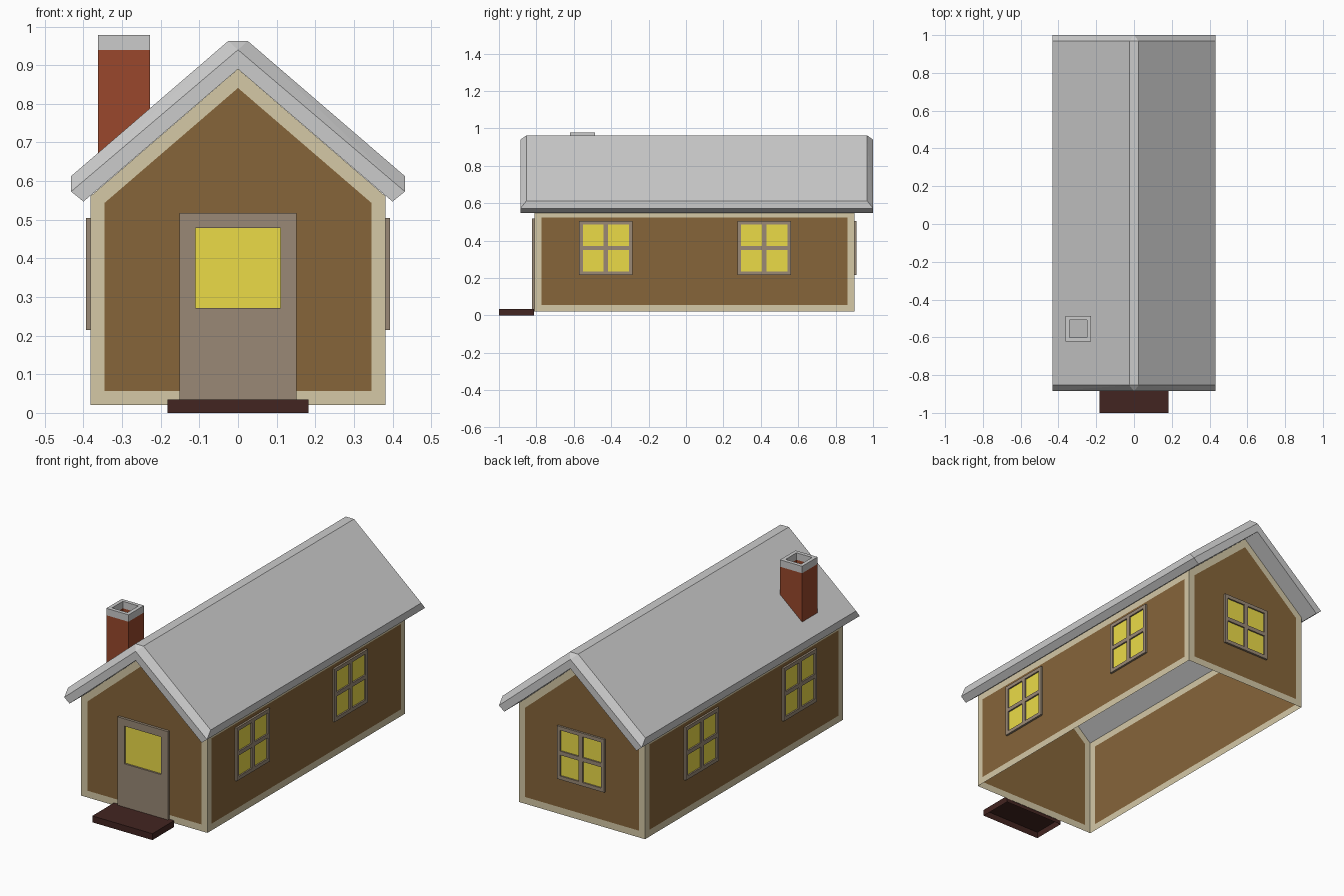
import bpy, bmesh
from math import radians
from mathutils import Matrix

if "Cube" in bpy.data.objects:
    bpy.data.objects.remove(bpy.data.objects["Cube"])


def material(name, r, g, b):
    m = bpy.data.materials.new(name)
    m.diffuse_color = (r, g, b, 1)
    m.use_nodes = True
    m.node_tree.nodes["Principled BSDF"].inputs["Base Color"].default_value = m.diffuse_color
    return m


WALL = material("wall_brown", .24, .13, .042)
TRIM = material("trim_cream", .66, .58, .38)
GLASS = material("glass_yellow", .83, .71, .064)
FRAME = material("frame_taupe", .32, .25, .18)
BRICK = material("brick_red", .32, .064, .025)
STEP = material("step_dark", .055, .018, .015)
GREY = material("cap_grey", .6, .6, .6)


def finish(name, bm, mats=(), matrix=None):
    me = bpy.data.meshes.new(name)
    bm.to_mesh(me)
    bm.free()
    for m in mats:
        me.materials.append(m)
    ob = bpy.data.objects.new(name, me)
    bpy.context.collection.objects.link(ob)
    if matrix:
        ob.matrix_world = matrix
    return ob


FRONT, BACK, HALF = -.81, .90, .382

# Walls: two gables and two sides, each with an inset cream border
bm = bmesh.new()
profile = [(-HALF, .02), (HALF, .02), (HALF, .561), (0, .89), (-HALF, .561)]
front = [bm.verts.new((x, FRONT, z)) for x, z in profile]
back = [bm.verts.new((x, BACK, z)) for x, z in profile]
panels = [bm.faces.new(front), bm.faces.new(back[::-1]),
          bm.faces.new((front[1], back[1], back[2], front[2])),
          bm.faces.new((back[0], front[0], front[4], back[4]))]
bm.normal_update()
ring = bmesh.ops.inset_individual(bm, faces=panels, thickness=.037,
                                  use_even_offset=True)["faces"]
for f in ring:
    f.material_index = 1
for f in panels:
    f.material_index = 0
finish("walls", bm, (WALL, TRIM))

# Roof: one bevelled half slab, mirrored
RF, RB, BEV = -.885, 1.0, .032
bm = bmesh.new()
for y, inner in ((RF, RF + BEV), (RB, RB - BEV)):
    for x, z in ((0, .89), (.40, .547), (.432, .573), (0, .94)):
        bm.verts.new((x, y, z))
    for x, z in ((.432, .613), (.025, .963), (0, .963)):
        bm.verts.new((x, inner, z))
bmesh.ops.convex_hull(bm, input=bm.verts[:])
bmesh.ops.delete(bm, geom=[f for f in bm.faces if all(abs(v.co.x) < 1e-5 for v in f.verts)],
                 context='FACES')
bmesh.ops.dissolve_limit(bm, angle_limit=radians(1), verts=bm.verts[:], edges=bm.edges[:])
bmesh.ops.recalc_face_normals(bm, faces=bm.faces[:])
roof = finish("roof", bm)
roof.modifiers.new("mirror", 'MIRROR')


def glazed_panel(name, us, vs, panes, depth, recess, loc, turn):
    """Raised panel on a wall; grid cells listed in panes become sunken glass."""
    bm = bmesh.new()
    grid = [[bm.verts.new((u, -depth, v)) for u in us] for v in vs]
    glass = []
    for j in range(len(vs) - 1):
        for i in range(len(us) - 1):
            f = bm.faces.new((grid[j][i], grid[j][i + 1], grid[j + 1][i + 1], grid[j + 1][i]))
            if (i, j) in panes:
                glass.append(f)
    bm.normal_update()
    rim = [e for e in bm.edges if e.is_boundary]
    bmesh.ops.inset_individual(bm, faces=glass, thickness=0, depth=-recess)
    for f in glass:
        f.material_index = 1
    ext = bmesh.ops.extrude_edge_only(bm, edges=rim)["geom"]
    for v in ext:
        if isinstance(v, bmesh.types.BMVert):
            v.co.y = 0
    bmesh.ops.recalc_face_normals(bm, faces=bm.faces[:])
    finish(name, bm, (FRAME, GLASS),
           Matrix.Translation(loc) @ Matrix.Rotation(radians(turn), 4, 'Z'))


# Windows: two per side, one at the back
wu = (-.143, -.124, -.012, .012, .124, .143)
wv = (-.145, -.125, -.011, .011, .125, .145)
four = [(1, 1), (3, 1), (1, 3), (3, 3)]
for side, sx, turn in (("right", 1, 90), ("left", -1, -90)):
    for place, y in (("front", -.428), ("rear", .418)):
        glazed_panel(f"window_{side}_{place}", wu, wv, four, .011, .008,
                     (sx * HALF, y, .36), turn)
glazed_panel("window_back", wu, wv, four, .011, .008, (0, BACK, .36), 180)

# Door with a single pane
glazed_panel("door", (-.152, -.11, .11, .152), (.02, .272, .478, .518), [(1, 1)],
             .014, .010, (0, FRONT, 0), 0)

# Doorstep: box open underneath
bm = bmesh.new()
bmesh.ops.create_cube(bm, size=1, matrix=Matrix.Translation((0, -.906, .0175))
                      @ Matrix.Diagonal((.364, .188, .035, 1)))
bmesh.ops.delete(bm, geom=[f for f in bm.faces if f.normal.z < -.5], context='FACES')
finish("doorstep", bm, (STEP,))

# Chimney: hollow brick shaft with a grey cap, foot cut to the roof slope
CX, CY = -.295, -.554


def square(bm, half, z=None):
    pts = [(CX + sx * half, CY + sy * half) for sx, sy in ((-1, -1), (1, -1), (1, 1), (-1, 1))]
    return [bm.verts.new((x, y, .984 + .86 * x if z is None else z)) for x, y in pts]


bm = bmesh.new()
loops = [square(bm, .067), square(bm, .067, .94), square(bm, .067, .978),
         square(bm, .047, .978), square(bm, .047, .94), square(bm, .047)]
for k, mat in enumerate((0, 1, 1, 1, 0)):
    a, b = loops[k], loops[k + 1]
    for i in range(4):
        j = (i + 1) % 4
        bm.faces.new((a[i], a[j], b[j], b[i])).material_index = mat
finish("chimney", bm, (BRICK, GREY))
